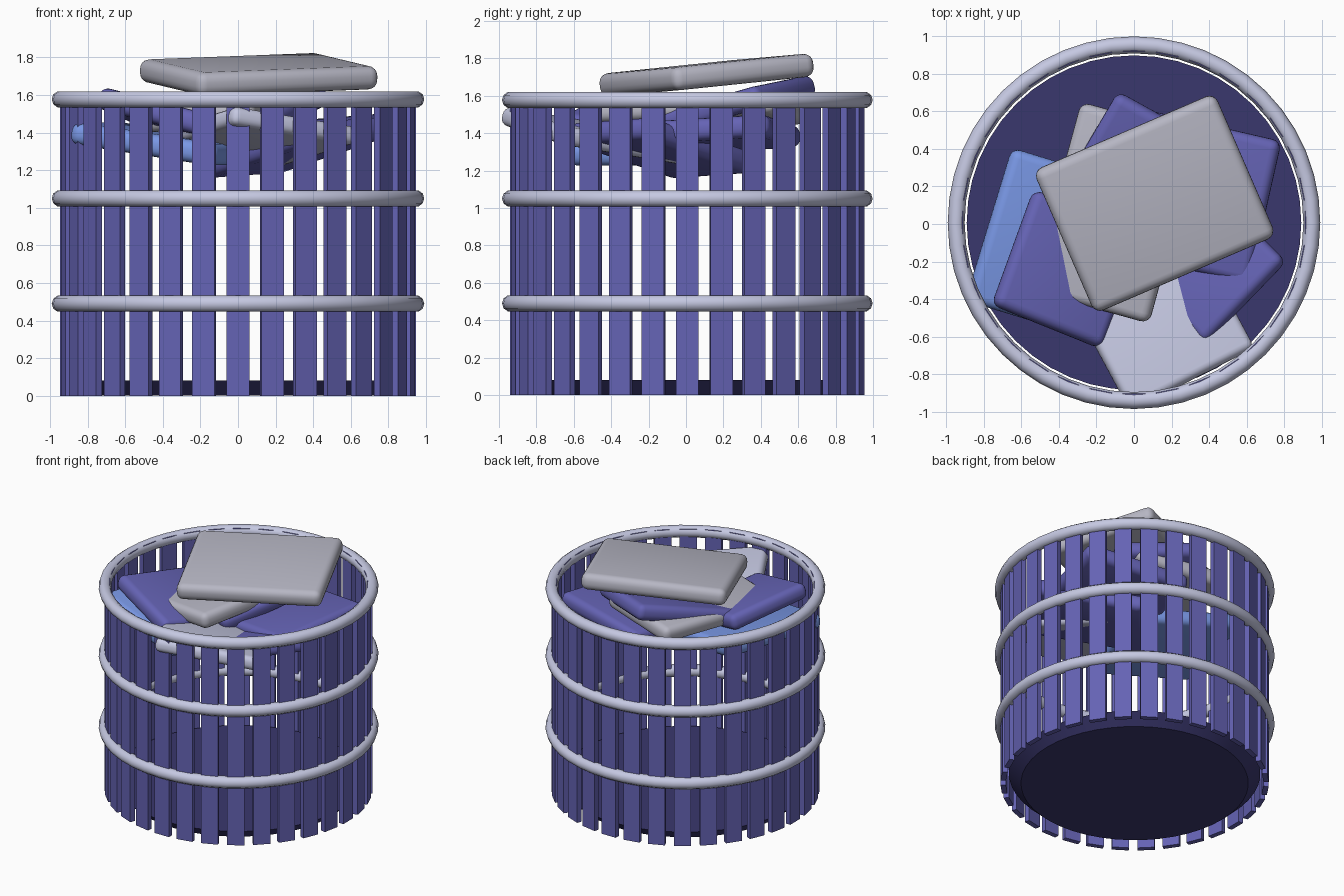
import bpy, bmesh, math
from mathutils import Matrix, Vector

cube = bpy.data.objects.get("Cube")
if cube:
    bpy.data.objects.remove(cube, do_unlink=True)

CENTRE_Y = 0.007


def material(name, rgb):
    m = bpy.data.materials.new(name)
    m.use_nodes = True
    m.diffuse_color = (*rgb, 1)
    m.node_tree.nodes["Principled BSDF"].inputs["Base Color"].default_value = (*rgb, 1)
    return m


purple = material("purple", (0.13, 0.125, 0.46))
lavender = material("pale lavender", (0.56, 0.58, 0.76))
grey = material("soft grey", (0.47, 0.47, 0.55))
blue = material("light blue", (0.19, 0.31, 0.78))
navy = material("dark navy", (0.042, 0.038, 0.155))


def add_object(name, bm, mat):
    mesh = bpy.data.meshes.new(name)
    bmesh.ops.recalc_face_normals(bm, faces=bm.faces)
    bm.to_mesh(mesh)
    bm.free()
    mesh.materials.append(mat)
    obj = bpy.data.objects.new(name, mesh)
    bpy.context.collection.objects.link(obj)
    return obj


def smooth(obj, angle):
    bpy.ops.object.select_all(action='DESELECT')
    obj.select_set(True)
    bpy.context.view_layer.objects.active = obj
    bpy.ops.object.shade_smooth_by_angle(angle=math.radians(angle))


# Upright slats set in a circle
SLATS = 32
bm = bmesh.new()
for i in range(SLATS):
    place = (Matrix.Translation((0, CENTRE_Y, 0))
             @ Matrix.Rotation(math.tau * i / SLATS, 4, 'Z')
             @ Matrix.Translation((0.929, 0, 0.804))
             @ Matrix.Diagonal((0.038, 0.122, 1.608, 1)))
    bmesh.ops.create_cube(bm, size=1, matrix=place)
add_object("basket_slats", bm, purple)

# Three round hoops
for name, z in (("lower_hoop", 0.49), ("middle_hoop", 1.05), ("rim_hoop", 1.577)):
    bpy.ops.mesh.primitive_torus_add(location=(0, CENTRE_Y, z), major_radius=0.946,
                                     minor_radius=0.045, major_segments=48, minor_segments=10)
    hoop = bpy.context.object
    hoop.name = name
    hoop.data.materials.append(lavender)
    smooth(hoop, 50)

# Floor plate, flaring upward
bm = bmesh.new()
bmesh.ops.create_cone(bm, cap_ends=True, segments=48, radius1=0.805, radius2=0.89, depth=0.08,
                      matrix=Matrix.Translation((0, CENTRE_Y, 0.041)))
smooth(add_object("basket_floor", bm, navy), 30)


def cushion(name, mat, centre, size, turn, slope):
    """Rounded slab: turned about z, its two axes rising by the given slopes."""
    a = math.radians(turn)
    x = Vector((math.cos(a), math.sin(a), slope[0])).normalized()
    y = Vector((-math.sin(a), math.cos(a), slope[1]))
    z = x.cross(y).normalized()
    y = z.cross(x)
    bm = bmesh.new()
    bmesh.ops.create_cube(bm, size=1, matrix=Matrix.Diagonal((*size, 1)))
    bmesh.ops.bevel(bm, geom=bm.edges[:], offset=size[2] * 0.4, segments=4,
                    profile=0.5, affect='EDGES')
    obj = add_object(name, bm, mat)
    obj.matrix_world = Matrix.Translation(centre) @ Matrix((x, y, z)).transposed().to_4x4()
    smooth(obj, 40)


# Heap of folded cushions
cushion("top_cushion", grey, (0.11, 0.11, 1.71), (1.05, 0.83, 0.125), 23.3, (0.035, 0.095))
cushion("upper_cushion", grey, (-0.1, 0.06, 1.51), (0.66, 1.04, 0.12), -15.5, (0.1, 0.05))
cushion("front_cushion", lavender, (0.08, -0.4, 1.37), (0.75, 0.98, 0.1), 27, (-0.15, -0.15))
cushion("left_fold_cushion", purple, (-0.355, -0.24, 1.47), (0.64, 0.66, 0.12), -22, (-0.24, -0.16))
cushion("back_cushion", purple, (0, 0.2, 1.53), (0.66, 0.82, 0.12), -29, (-0.1, 0.25))
cushion("right_cushion", purple, (0.31, 0.15, 1.39), (0.8, 0.78, 0.12), -13, (0.08, 0.06))
cushion("front_right_cushion", purple, (0.3, -0.13, 1.32), (0.62, 0.85, 0.12), 46, (0.05, -0.24))
cushion("blue_cushion", blue, (-0.385, -0.12, 1.34), (0.82, 0.85, 0.12), -17, (-0.15, 0))
